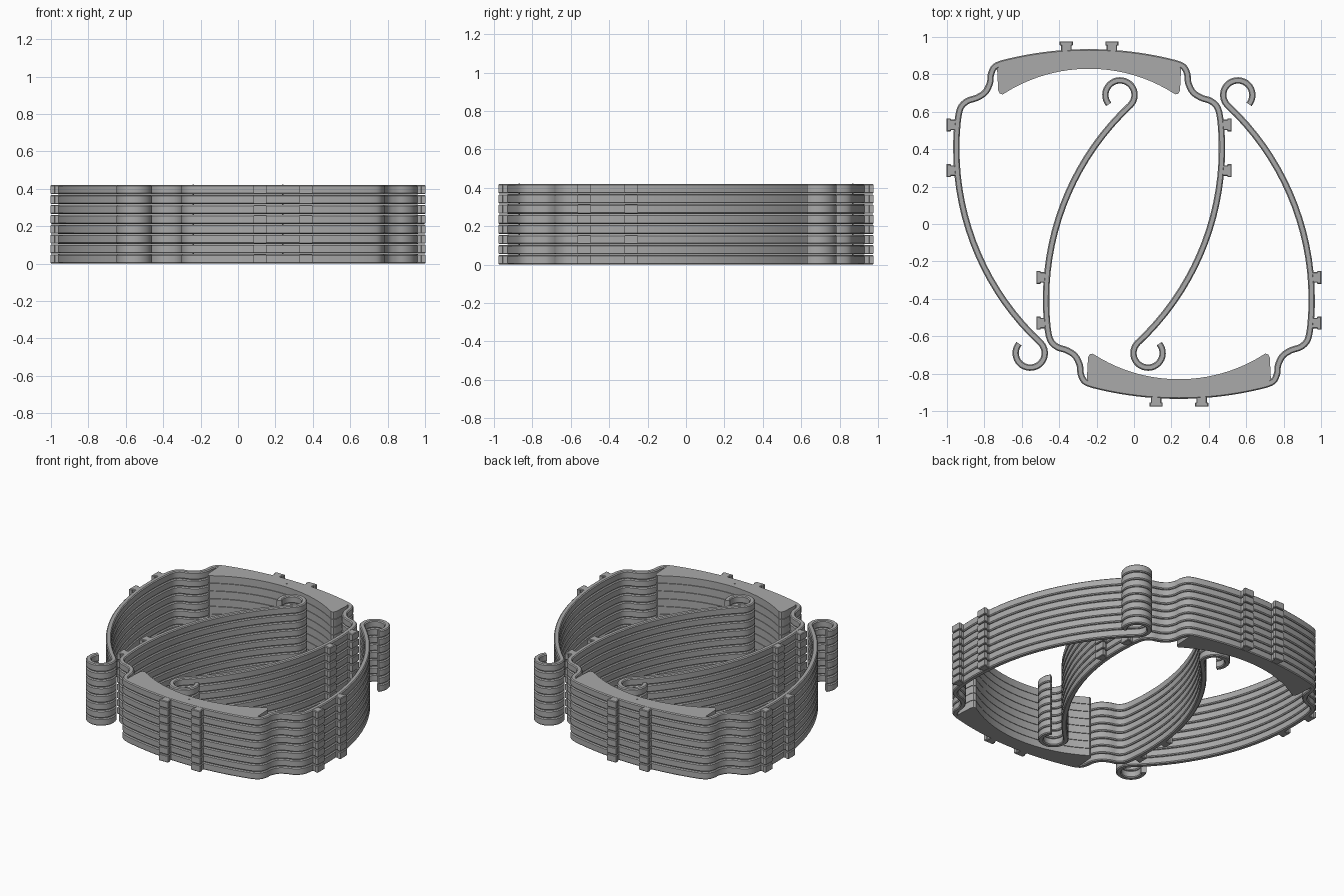
import bpy
import bmesh
from math import sin, cos, radians, sqrt, pi
from mathutils import Vector, Matrix

LAYERS = 8
HEIGHT = 0.05
PITCH = 0.0529
WIDTH = 0.034
CHAMFER = 0.006
AXIS_X = -0.24

if "Cube" in bpy.data.objects:
    bpy.data.objects.remove(bpy.data.objects["Cube"])

grey = bpy.data.materials.new("matte grey plastic")
grey.use_nodes = True
colour = (0.4, 0.4, 0.4, 1)
grey.diffuse_color = colour
grey.node_tree.nodes["Principled BSDF"].inputs["Base Color"].default_value = colour


def add_object(name, bm, turned):
    """Finish a mesh, stack it in layers and place it in one of the two frames."""
    bmesh.ops.recalc_face_normals(bm, faces=bm.faces)
    mesh = bpy.data.meshes.new(name)
    bm.to_mesh(mesh)
    mesh.materials.append(grey)
    mesh.shade_smooth()
    mesh.set_sharp_from_angle(angle=radians(30))
    obj = bpy.data.objects.new(name, mesh)
    bpy.context.collection.objects.link(obj)
    shift = Matrix.Translation((AXIS_X, 0, 0))
    obj.matrix_world = Matrix.Rotation(pi if turned else 0, 4, "Z") @ shift
    stack = obj.modifiers.new("stack", "ARRAY")
    stack.count = LAYERS
    stack.use_relative_offset = False
    stack.use_constant_offset = True
    stack.constant_offset_displace = (0, 0, PITCH)


def smooth_path(points, steps=5):
    """Catmull-Rom curve through the inner points."""
    out = []
    for a, b, c, d in zip(points, points[1:], points[2:], points[3:]):
        for i in range(steps):
            t = i / steps
            out.append(0.5 * (2 * b + (c - a) * t + (2 * a - 5 * b + 4 * c - d) * t * t
                              + (3 * b - a - 3 * c + d) * t ** 3))
    return out


def brow(u):
    """Centre line of the brow, as a flat arc."""
    return Vector((u, 0.918 - 1.86 + sqrt(1.86 ** 2 - u * u)))


def half_path():
    """Brow centre, stepped corner, long arm and curled hook of one side."""
    corner = [(0.505, 0.84), (0.525, 0.8), (0.53, 0.755), (0.555, 0.705), (0.6, 0.675),
              (0.65, 0.658), (0.685, 0.625), (0.7, 0.57), (0.708, 0.48)]
    arm_radius = 1.415
    arm = [Vector((0.71 - arm_radius * (1 - cos(a)), 0.4 - arm_radius * sin(a)))
           for a in (radians(47 * i / 16) for i in range(17))]
    hook = [Vector((0.315 + 0.078 * cos(a), -0.69 + 0.078 * sin(a)))
            for a in (radians(145 + 255 * i / 24) for i in range(25))]
    front = [brow(0.046 * i) for i in range(11)]
    bend = smooth_path(front[-2:] + [Vector(p) for p in corner] + arm[:2])
    return front[:-1] + bend + arm + hook


def band():
    """Sweep a chamfered bar along the mirrored path."""
    half = half_path()
    path = [Vector((-p.x, p.y)) for p in reversed(half[1:])] + half
    w, h, c = WIDTH / 2, HEIGHT, CHAMFER
    section = [(-w, c), (-w + c, 0), (w - c, 0), (w, c),
               (w, h - c), (w - c, h), (c - w, h), (-w, h - c)]
    bm = bmesh.new()
    rings = []
    for i, p in enumerate(path):
        along = (path[min(i + 1, len(path) - 1)] - path[max(i - 1, 0)]).normalized()
        side = Vector((-along.y, along.x))
        rings.append([bm.verts.new((*(p + side * s), z)) for s, z in section])
    for r, q in zip(rings, rings[1:]):
        for j in range(8):
            k = (j + 1) % 8
            bm.faces.new((r[j], r[k], q[k], q[j]))
    bm.faces.new(rings[0])
    bm.faces.new(rings[-1])
    return bm


def prism(bm, outline, low, high, matrix=Matrix()):
    """Extrude a flat outline upward."""
    face = bm.faces.new([bm.verts.new(matrix @ Vector((x, y, low))) for x, y in outline])
    top = bmesh.ops.extrude_face_region(bm, geom=[face])["geom"]
    bmesh.ops.translate(bm, vec=(0, 0, high - low),
                        verts=[v for v in top if isinstance(v, bmesh.types.BMVert)])


def mirrored(half):
    return half + [(-x, y) for x, y in reversed(half) if x > 0]


def visor_plate():
    """Crescent between the brow and the forehead."""
    outer = [tuple(brow(0.047 * i)) for i in range(11)]
    end = [(0.492, 0.83), (0.486, 0.715), (0.477, 0.697), (0.462, 0.693)]
    inner = [(u, 0.83 - 0.844 + sqrt(0.844 ** 2 - u * u))
             for u in (0.45 * (12 - i) / 12 for i in range(13))]
    right = outer + end + inner
    left = [(-x, y) for x, y in reversed(right[1:-1])]
    bm = bmesh.new()
    prism(bm, right + left, 0, HEIGHT)
    return bm


def pegs():
    """Headed pegs that point outward on the brow and both sides."""
    outline = mirrored([(0.028, 0), (0.028, 0.038), (0.035, 0.041), (0.035, 0.062)])
    places = [(u, 0.915, 0) for u in (-0.122, 0.122)]
    for y in (0.53, 0.285):
        places += [(0.7, y, -pi / 2), (-0.7, y, pi / 2)]
    bm = bmesh.new()
    for x, y, turn in places:
        prism(bm, outline, 0.001, HEIGHT - 0.001,
              Matrix.Translation((x, y, 0)) @ Matrix.Rotation(turn, 4, "Z"))
    rims = [e for e in bm.edges if abs(e.verts[0].co.z - e.verts[1].co.z) < 1e-5]
    bmesh.ops.bevel(bm, geom=rims, offset=0.004, segments=1, affect="EDGES")
    return bm


def spacer():
    """Tiny pin that keeps neighbouring layers apart."""
    bm = bmesh.new()
    ring = [(0.004 * cos(i * pi / 4), 0.87 + 0.004 * sin(i * pi / 4)) for i in range(8)]
    prism(bm, ring, HEIGHT - 0.001, PITCH)
    return bm


# Two interlocking frames, the second turned half round
for prefix, turned in (("back", False), ("front", True)):
    for part, build in (("headband", band), ("visor_plate", visor_plate),
                        ("pegs", pegs), ("spacer_pin", spacer)):
        add_object(prefix + "_" + part, build(), turned)
